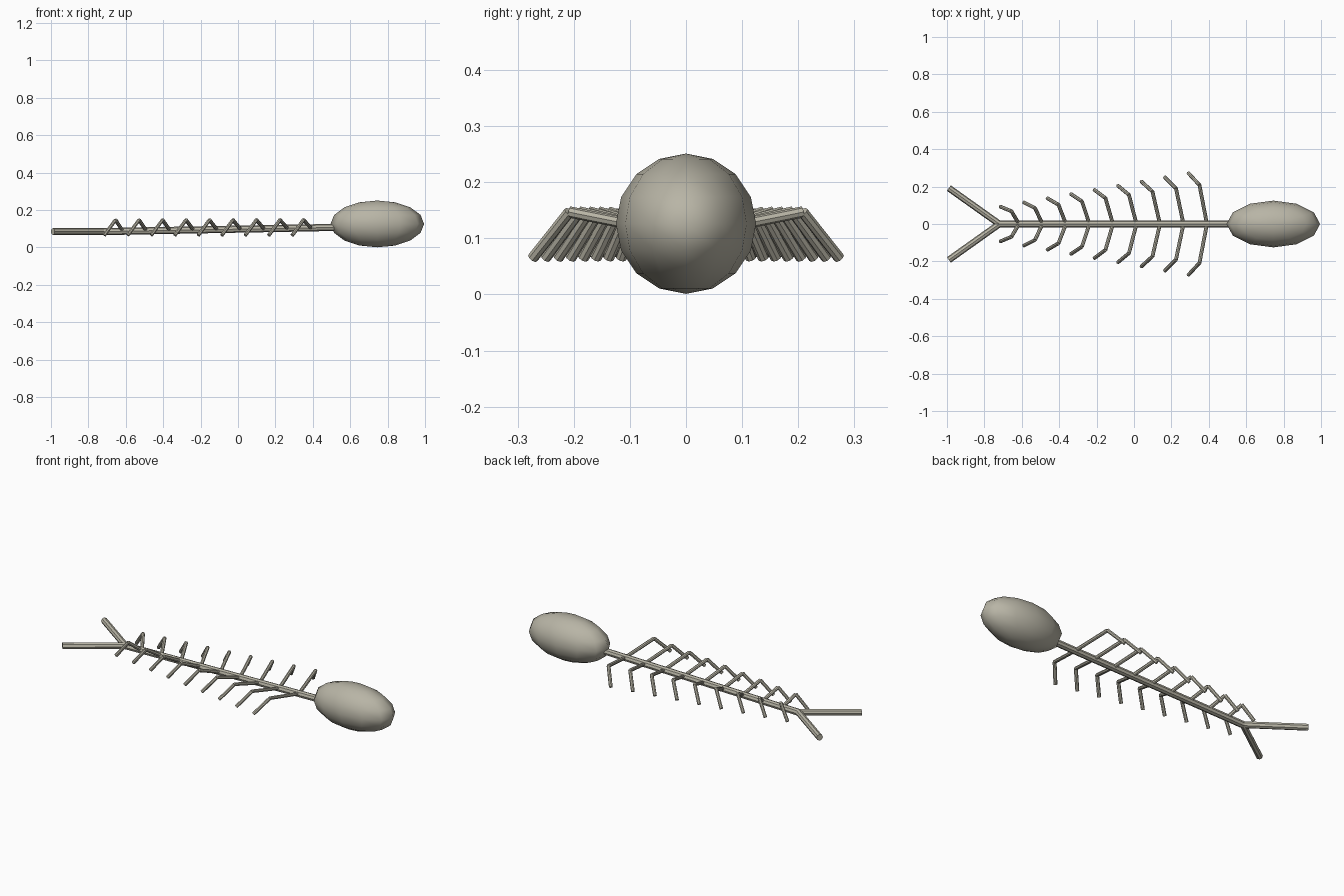
import bpy
import math
from mathutils import Vector

cube = bpy.data.objects.get("Cube")
if cube:
    bpy.data.objects.remove(cube, do_unlink=True)

bone = bpy.data.materials.new("bone grey")
bone.use_nodes = True
colour = (0.48, 0.46, 0.38, 1)
bone.diffuse_color = colour
bone.node_tree.nodes["Principled BSDF"].inputs["Base Color"].default_value = colour


def rod(name, start, end, radius, sides=8):
    """Straight faceted bone between two points."""
    a, b = Vector(start), Vector(end)
    bpy.ops.mesh.primitive_cylinder_add(vertices=sides, radius=radius,
                                        depth=(b - a).length, location=(a + b) / 2)
    obj = bpy.context.object
    obj.name = name
    obj.rotation_euler = (b - a).to_track_quat("Z", "Y").to_euler()
    obj.data.materials.append(bone)
    return obj


# Head: stretched low-poly ball
bpy.ops.mesh.primitive_uv_sphere_add(segments=12, ring_count=8, location=(0.745, 0, 0.126))
head = bpy.context.object
head.name = "head"
head.scale = (0.25, 0.125, 0.125)
bpy.ops.object.transform_apply(location=False, rotation=False, scale=True)
bpy.ops.object.shade_smooth()
head.data.materials.append(bone)

# Spine, rising slightly towards the head
tail_root = Vector((-0.72, 0, 0.085))
neck = Vector((0.56, 0, 0.108))
rod("spine", tail_root, neck, 0.019)

# Forked tail and nine pairs of bent ribs, shrinking towards the tail
RIBS = 9
for side, label in ((1, "back"), (-1, "front")):
    rod(f"tail_fork_{label}", tail_root, (-0.99, side * 0.192, 0.085), 0.018)
    for i in range(RIBS):
        t = i / (RIBS - 1)
        x = 0.39 - 1.005 * t
        base = tail_root.lerp(neck, (x - tail_root.x) / (neck.x - tail_root.x))
        knee = Vector((x - 0.04, side * (0.208 - 0.14 * t), 0.147))
        tip = Vector((x - 0.10, side * (0.273 - 0.18 * t), 0.065))
        rod(f"rib_inner_{label}_{i + 1}", base, knee, 0.01)
        rod(f"rib_outer_{label}_{i + 1}", knee, tip, 0.01)
